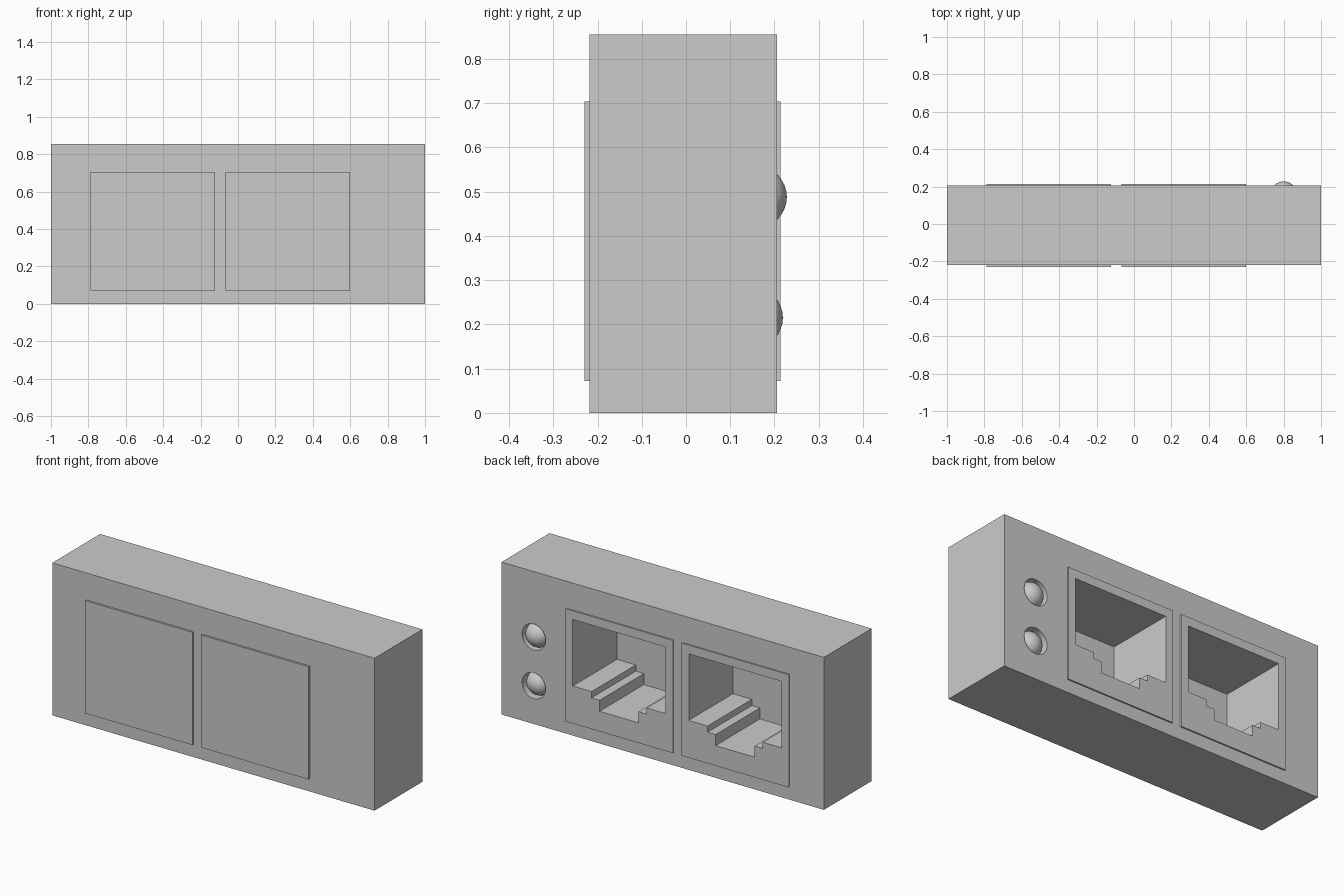
import bpy, bmesh, math

if "Cube" in bpy.data.objects:
    bpy.data.objects.remove(bpy.data.objects["Cube"])

JACKS = (0.265, -0.455)
LEDS = ((0.488, 0.158), (0.215, 0.149))   # (z, y of dome centre)
LED_X, LED_R = 0.8, 0.07


def finish(bm, name, cutter=False):
    bmesh.ops.recalc_face_normals(bm, faces=bm.faces)
    mesh = bpy.data.meshes.new(name)
    bm.to_mesh(mesh)
    bm.free()
    ob = bpy.data.objects.new(name, mesh)
    bpy.context.collection.objects.link(ob)
    if cutter:
        ob.hide_render = True
        ob.hide_set(True)
        ob.display_type = 'WIRE'
    return ob


def prism(name, outline, y0, y1, cutter=False):
    """Extrude an (x, z) outline along y."""
    bm = bmesh.new()
    face = bm.faces.new([bm.verts.new((x, y0, z)) for x, z in outline])
    ext = bmesh.ops.extrude_face_region(bm, geom=[face])
    verts = [g for g in ext['geom'] if isinstance(g, bmesh.types.BMVert)]
    bmesh.ops.translate(bm, verts=verts, vec=(0, y1 - y0, 0))
    return finish(bm, name, cutter)


def rect(x0, x1, z0, z1):
    return [(x0, z0), (x1, z0), (x1, z1), (x0, z1)]


def circle(x, z, r, n=32):
    return [(x + r * math.cos(2 * math.pi * i / n), z + r * math.sin(2 * math.pi * i / n))
            for i in range(n)]


def cut(ob, cutter):
    mod = ob.modifiers.new('cut', 'BOOLEAN')
    mod.operation = 'DIFFERENCE'
    mod.solver = 'EXACT'
    mod.object = cutter


# Wall plate body
body = prism('body', rect(-1, 1, 0, 0.855), -0.218, 0.206)

# Socket housings with stepped, keyed openings at the back
half = [(0.288, 0.655), (0.288, 0.282), (0.171, 0.282), (0.171, 0.247),
        (0.121, 0.247), (0.121, 0.185)]
for i, cx in enumerate(JACKS, 1):
    frame = rect(cx - 0.333, cx + 0.333, 0.072, 0.704)
    cut(body, prism(f'housing_slot_cutter_{i}', frame, -0.4, 0.4, True))
    housing = prism(f'socket_housing_{i}', frame, -0.229, 0.214)
    key = [(cx + x, z) for x, z in half] + [(cx - x, z) for x, z in reversed(half)]
    cut(housing, prism(f'socket_opening_cutter_{i}', key, -0.178, 0.4, True))

# Indicator lamps: domed cylinders sunk in round holes
for i, (z, y) in enumerate(LEDS, 1):
    cut(body, prism(f'lamp_hole_cutter_{i}', circle(LED_X, z, 0.073), 0.06, 0.4, True))
    bm = bmesh.new()
    steps, n = 8, 32
    profile = [(LED_R, 0.06)] + [(LED_R * math.cos(a), y + LED_R * math.sin(a))
               for a in (math.pi / 2 * k / steps for k in range(steps))]
    rings = [[bm.verts.new((px, py, pz)) for px, pz in circle(LED_X, z, r, n)]
             for r, py in profile]
    for a, b in zip(rings, rings[1:]):
        for k in range(n):
            bm.faces.new((a[k], a[(k + 1) % n], b[(k + 1) % n], b[k]))
    tip = bm.verts.new((LED_X, y + LED_R, z))
    for k in range(n):
        bm.faces.new((rings[-1][k], rings[-1][(k + 1) % n], tip))
    bm.faces.new(rings[0])
    lamp = finish(bm, f'indicator_lamp_{i}')
    lamp.data.shade_smooth()
    lamp.data.set_sharp_from_angle(angle=math.radians(40))
